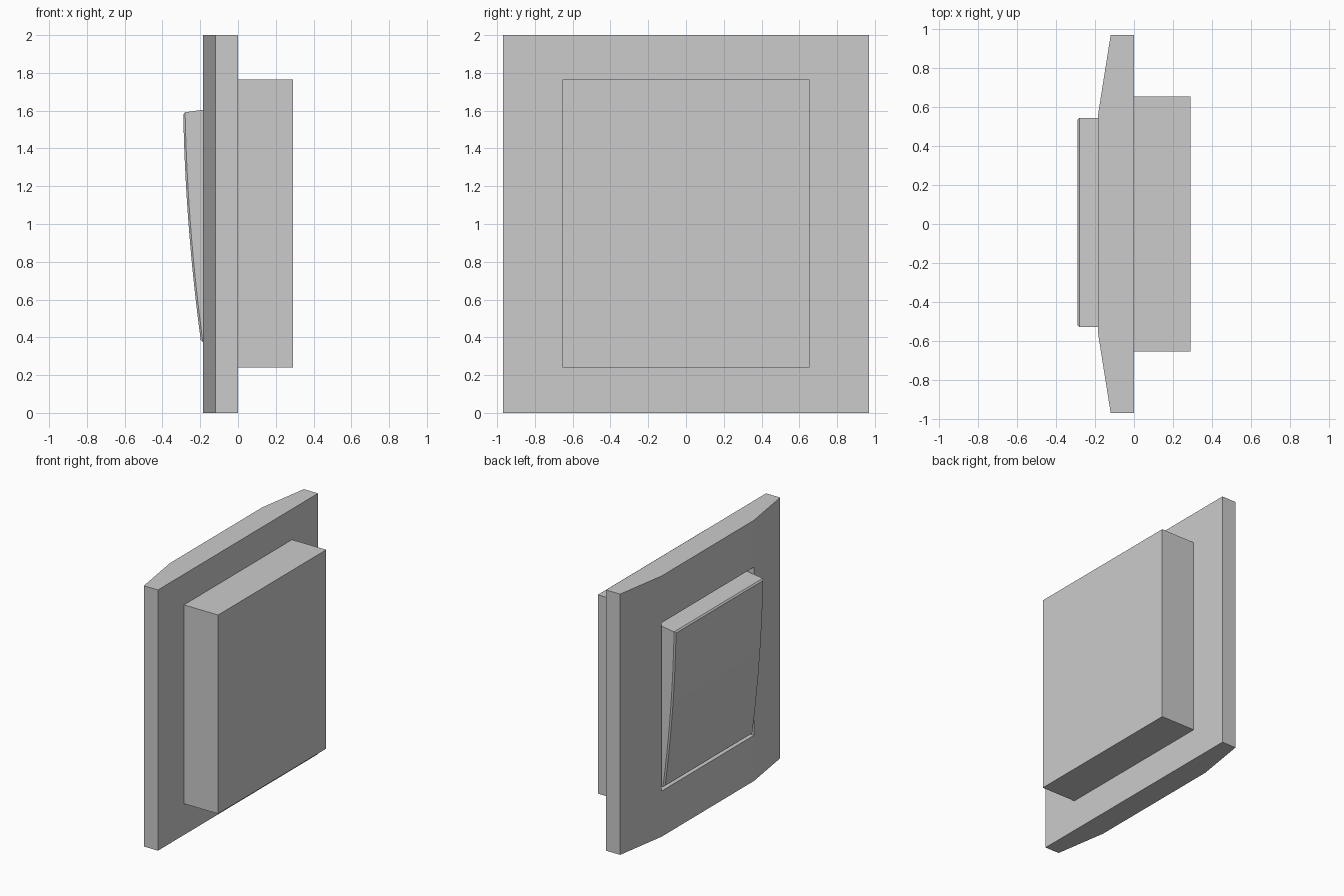
import bpy, bmesh
from mathutils import Vector

cube = bpy.data.objects.get("Cube")
if cube:
    bpy.data.objects.remove(cube, do_unlink=True)

grey = bpy.data.materials.new("light_grey")
grey.use_nodes = True
colour = (0.6, 0.6, 0.6, 1)
grey.diffuse_color = colour
grey.node_tree.nodes["Principled BSDF"].inputs["Base Color"].default_value = colour


def prism(profile, direction):
    """Closed solid: a flat profile swept along a direction."""
    bm = bmesh.new()
    face = bm.faces.new([bm.verts.new(p) for p in profile])
    swept = bmesh.ops.extrude_face_region(bm, geom=[face], use_keep_orig=True)
    verts = [g for g in swept["geom"] if isinstance(g, bmesh.types.BMVert)]
    bmesh.ops.translate(bm, verts=verts, vec=Vector(direction))
    bmesh.ops.recalc_face_normals(bm, faces=bm.faces[:])
    return bm


def finish(name, bm):
    mesh = bpy.data.meshes.new(name)
    bm.to_mesh(mesh)
    bm.free()
    mesh.materials.append(grey)
    obj = bpy.data.objects.new(name, mesh)
    bpy.context.collection.objects.link(obj)
    return obj


# Wall plate with two tapered sides
FACE_X, BEND_Y = -0.185, 0.56
half = [(0, 0.97), (-0.12, 0.97), (FACE_X, BEND_Y)]
outline = half + [(x, -y) for x, y in reversed(half)]
plate = prism([(x, y, 0) for x, y in outline], (0, 0, 2))

# Shallow opening sunk into the plate face
for z in (0.35, 1.64):
    flat = [f for f in plate.faces if f.normal.x < -0.999]
    geom = set(flat)
    for f in flat:
        geom.update(f.edges, f.verts)
    bmesh.ops.bisect_plane(plate, geom=list(geom), plane_co=(0, 0, z), plane_no=(0, 0, 1))
    plate.normal_update()
middle = [f for f in plate.faces
          if f.normal.x < -0.999 and 0.6 < f.calc_center_median().z < 1.4]
sunk = bmesh.ops.extrude_discrete_faces(plate, faces=middle)["faces"]
bmesh.ops.translate(plate, verts=list({v for f in sunk for v in f.verts}), vec=(0.09, 0, 0))
bmesh.ops.recalc_face_normals(plate, faces=plate.faces[:])
finish("wall_plate", plate)

# Rear housing
bottom = [(0, -0.655, 0.24), (0.29, -0.655, 0.24), (0.29, 0.655, 0.24), (0, 0.655, 0.24)]
finish("rear_housing", prism(bottom, (0, 0, 1.525)))

# Rocker with a gently bowed front
STEPS = 16
front = []
for i in range(STEPS + 1):
    t = i / STEPS
    front.append((-0.196 - 0.164 * t + 0.07 * t * t, 0.375 + 1.215 * t))
side = front + [(-0.1, 1.617), (-0.1, 0.375)]
rocker = prism([(x, -0.53, z) for x, z in side], (0, 1.075, 0))

# Narrow chamfer round the rocker front
rim = [e for e in rocker.edges if all(v.co.x < -0.19 for v in e.verts)
       and e.calc_face_angle(0) > 0.5]
bmesh.ops.bevel(rocker, geom=rim, offset=0.01, segments=1, affect='EDGES')
obj = finish("rocker", rocker)
bpy.context.view_layer.objects.active = obj
obj.select_set(True)
bpy.ops.object.shade_smooth_by_angle(angle=0.3)
